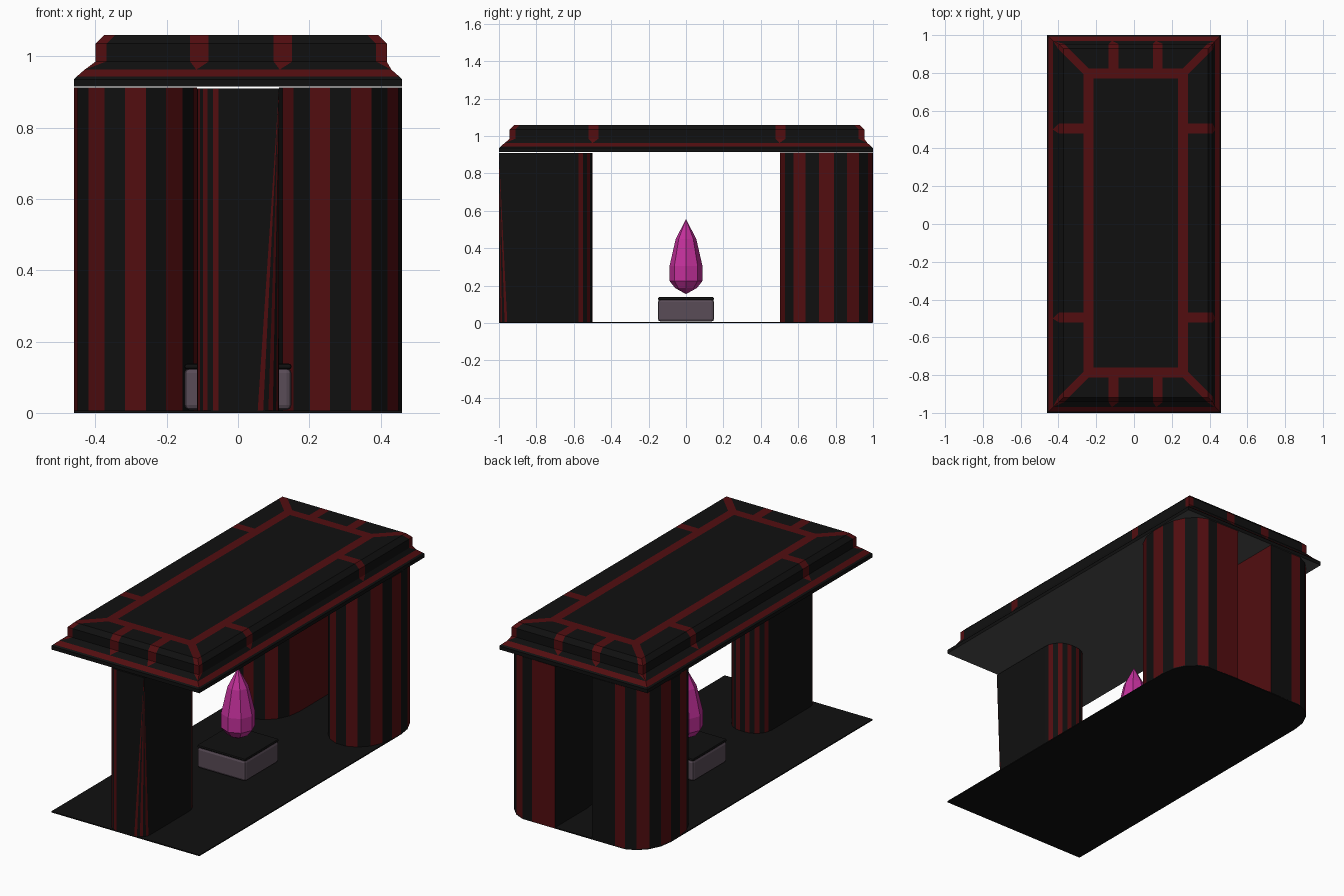
import bpy, bmesh
from math import sin, cos, radians

if "Cube" in bpy.data.objects:
    bpy.data.objects.remove(bpy.data.objects["Cube"])


def material(name, r, g, b):
    m = bpy.data.materials.new(name)
    m.use_nodes = True
    m.diffuse_color = (r, g, b, 1)
    m.node_tree.nodes["Principled BSDF"].inputs["Base Color"].default_value = (r, g, b, 1)
    return m


black = material("black", .005, .005, .005)
red = material("dark red", .085, .004, .005)
grey = material("ceiling grey", .08, .08, .08)
mauve = material("mauve stone", .1, .072, .095)
magenta = material("magenta crystal", .55, .03, .33)
BLACK, RED, GREY = 0, 1, 2


def finish(name, bm, mats):
    bmesh.ops.recalc_face_normals(bm, faces=bm.faces)
    mesh = bpy.data.meshes.new(name)
    bm.to_mesh(mesh)
    bm.free()
    for m in mats:
        mesh.materials.append(m)
    obj = bpy.data.objects.new(name, mesh)
    bpy.context.collection.objects.link(obj)
    return obj


def arc(cx, cy, rx, ry, start, stop, steps):
    angles = [radians(start + (stop - start) * i / steps) for i in range(steps + 1)]
    return [(cx + rx * cos(a), cy + ry * sin(a)) for a in angles]


def prism(name, low, high, z0, z1, edge_colour):
    """Upright solid between two outlines, each side coloured by its index."""
    bm = bmesh.new()
    a = [bm.verts.new((x, y, z0)) for x, y in low]
    b = [bm.verts.new((x, y, z1)) for x, y in high]
    n = len(low)
    bm.faces.new(a)
    bm.faces.new(b)
    for i in range(n):
        j = (i + 1) % n
        bm.faces.new((a[i], a[j], b[j], b[i])).material_index = edge_colour(i)
    bmesh.ops.remove_doubles(bm, verts=bm.verts, dist=.00001)
    return finish(name, bm, [black, red])


# Floor, rounded at the back
floor = [(-.46, -1), (.46, -1)]
floor += arc(.2875, .79, .1725, .21, 0, 80, 4) + arc(-.2875, .79, .1725, .21, 100, 180, 4)
prism("floor", floor, floor, 0, .006, lambda i: BLACK)

# Two striped rear pillars: round front and outer side, square inner back corner
outline = arc(.2875, .71, .1725, .21, -180, 0, 9)
outline += arc(.2875, .79, .1725, .21, 0, 100, 5) + [(.115, 1)]
for name, side, parity in (("left_pillar", 1, 1), ("right_pillar", -1, 0)):
    pts = [(side * x, y) for x, y in outline]
    prism(name, pts, pts, .003, .912, lambda i: RED if i % 2 == parity else BLACK)

# Front wall with striped rounded corners; one corner sharpens towards the top
base = arc(.015, -.6, .1, .1, 0, 90, 6) + arc(-.015, -.6, .1, .1, 90, 180, 6)
base += arc(-.055, -.94, .06, .06, 180, 270, 6)
top = base + [(.115, -1)] * 7
base += arc(.055, -.94, .06, .06, 270, 360, 6)
prism("front_wall", base, top, .003, .91,
      lambda i: RED if i % 7 < 6 and (i // 7 + i % 7) % 2 else BLACK)

# Roof: stacked rectangular rings; columns carry the stripes
STRIPE, CORNER = .026, .03
LONGER = .54


def roof_ring(bm, d, z, off):
    hx, hy = d, d + LONGER
    verts, marks = [], []

    def side(half, spot, place):
        cuts = [-half, -half + CORNER]
        for s in (-spot, spot):
            cuts += [s - STRIPE, s, s + STRIPE]
        cuts.append(half - CORNER)
        for t in cuts:
            x, y = place(t)
            verts.append(bm.verts.new((x + off, y + off * .6, z)))
    side(hx, .117, lambda t: (t, -hy))
    side(hy, .5, lambda t: (hx, t))
    side(hx, .117, lambda t: (-t, hy))
    side(hy, .5, lambda t: (-hx, -t))
    return verts


# Per side: columns that carry a stripe, and whether the tip is at the column start
TIP_AT_START = {0: True, 2: False, 3: True, 5: False, 6: True, 8: False}
rows = [(.46, .915, "plain"), (.46, .935, "plain"), (.452, .943, "red"),
        (.43, .962, "tip"), (.408, .985, "stripe"), (.408, 1.035, "stripe"),
        (.383, 1.06, "stripe"), (.277, 1.06, "red"), (.224, 1.06, "end")]
bm = bmesh.new()
rings = [roof_ring(bm, d, z, .009 if i > 3 else 0) for i, (d, z, k) in enumerate(rows)]
count = len(rings[0])
for (d, z, kind), lo, hi in zip(rows, rings, rings[1:]):
    for i in range(count):
        j = (i + 1) % count
        column = i % 9
        marked = column in TIP_AT_START
        if kind == "tip" and marked:
            # pointed stripe end
            if TIP_AT_START[column]:
                point, rest = (lo[i], hi[j], hi[i]), (lo[i], lo[j], hi[j])
            else:
                point, rest = (lo[j], hi[j], hi[i]), (lo[i], lo[j], hi[i])
            bm.faces.new(point).material_index = RED
            bm.faces.new(rest)
        else:
            face = bm.faces.new((lo[i], lo[j], hi[j], hi[i]))
            if kind == "red" or (kind == "stripe" and marked):
                face.material_index = RED
bm.faces.new(rings[-1])
bm.faces.new(rings[0]).material_index = GREY
finish("roof", bm, [black, red, grey])


# Pedestal with a dark top slab
def slab(name, half, z0, z1, mat, bevel):
    bpy.ops.mesh.primitive_cube_add(size=1, location=(0, 0, (z0 + z1) / 2))
    obj = bpy.context.object
    obj.name = name
    for v in obj.data.vertices:
        v.co.x *= 2 * half
        v.co.y *= 2 * half
        v.co.z *= z1 - z0
    obj.data.materials.append(mat)
    mod = obj.modifiers.new("edge", "BEVEL")
    mod.width = bevel
    mod.segments = 2


slab("pedestal_body", .15, .008, .126, mauve, .014)
slab("pedestal_top", .15, .122, .138, black, .007)

# Faceted floating crystal
SIDES = 8
bm = bmesh.new()
levels = []
for r, z in ((.058, .187), (.088, .225), (.088, .305), (.055, .45)):
    levels.append([bm.verts.new((x, y, z)) for x, y in arc(0, 0, r, r, 0, 360, SIDES)[:-1]])
bottom, tip = bm.verts.new((0, 0, .155)), bm.verts.new((0, 0, .555))
for i in range(SIDES):
    j = (i + 1) % SIDES
    bm.faces.new((bottom, levels[0][j], levels[0][i]))
    bm.faces.new((tip, levels[-1][i], levels[-1][j]))
    for lo, hi in zip(levels, levels[1:]):
        bm.faces.new((lo[i], lo[j], hi[j], hi[i]))
finish("crystal", bm, [magenta])
